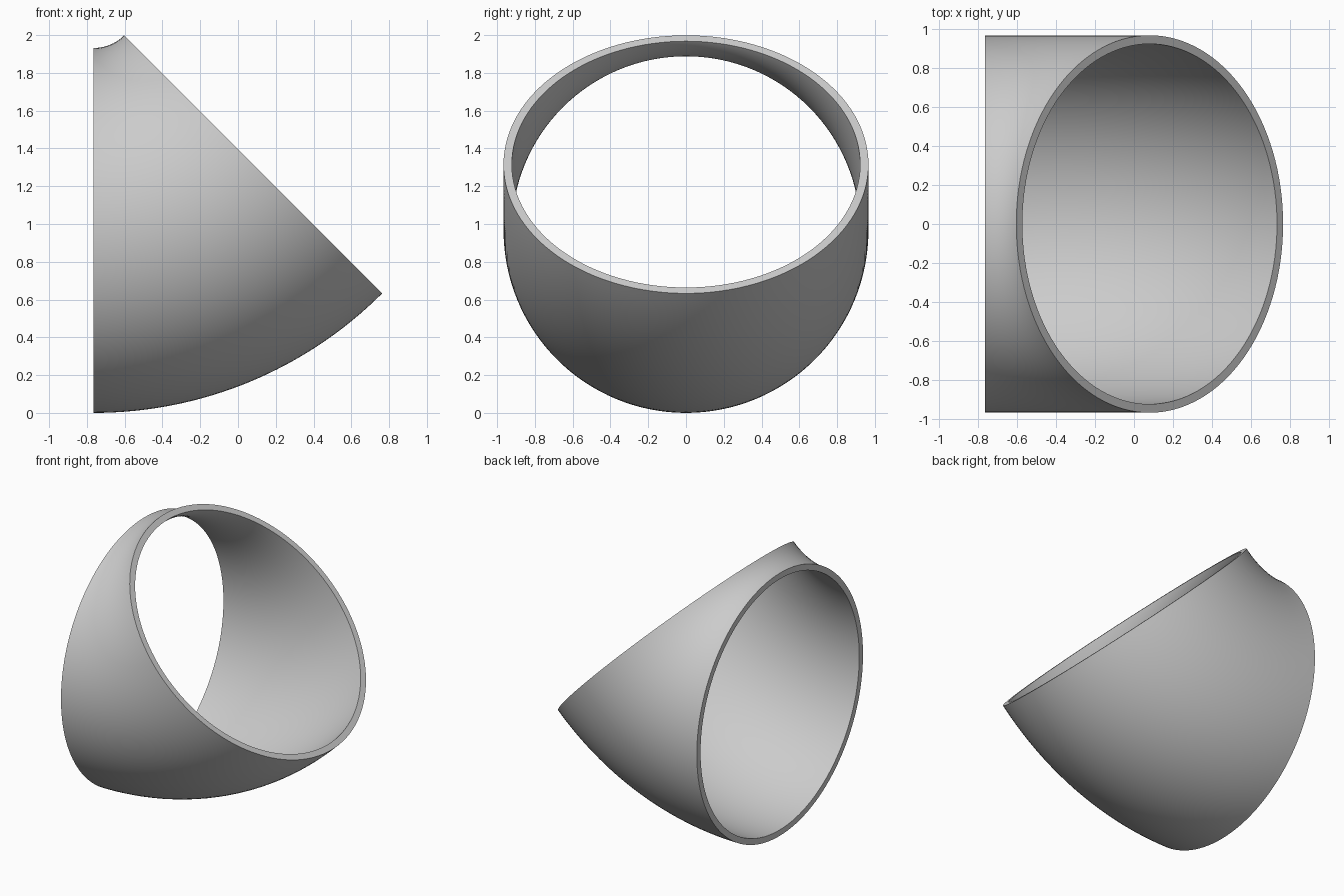
import bpy, bmesh
from math import radians, sin, cos, tau

cube = bpy.data.objects.get("Cube")
if cube:
    bpy.data.objects.remove(cube)

OUTER, INNER = 0.966, 0.922      # pipe wall radii
BEND = 1.194                     # centreline bend radius
START_X = -0.764
ANGLE = radians(45)
SIDES, STEPS = 128, 32

grey = bpy.data.materials.new("plain grey")
grey.use_nodes = True
colour = (0.6, 0.6, 0.6, 1)
grey.diffuse_color = colour
grey.node_tree.nodes["Principled BSDF"].inputs["Base Color"].default_value = colour

bm = bmesh.new()


def ring(radius, step):
    """Circle of vertices around the bend's centreline at one step."""
    turn = ANGLE * step / STEPS
    verts = []
    for i in range(SIDES):
        a = tau * i / SIDES
        reach = BEND + radius * cos(a)
        verts.append(bm.verts.new((START_X + reach * sin(turn),
                                   radius * sin(a),
                                   BEND + OUTER - reach * cos(turn))))
    return verts


# Out along the outer wall, back along the inner wall, closed by the two rims
rings = [ring(OUTER, s) for s in range(STEPS + 1)]
rings += [ring(INNER, s) for s in reversed(range(STEPS + 1))]
for k, ring_a in enumerate(rings):
    ring_b = rings[(k + 1) % len(rings)]
    for i in range(SIDES):
        j = (i + 1) % SIDES
        bm.faces.new((ring_a[i], ring_a[j], ring_b[j], ring_b[i]))
bmesh.ops.recalc_face_normals(bm, faces=bm.faces[:])

mesh = bpy.data.meshes.new("pipe_elbow")
bm.to_mesh(mesh)
bm.free()
mesh.materials.append(grey)
elbow = bpy.data.objects.new("pipe_elbow", mesh)
bpy.context.collection.objects.link(elbow)

# Smooth walls with crisp rim edges
bpy.ops.object.select_all(action='DESELECT')
elbow.select_set(True)
bpy.context.view_layer.objects.active = elbow
bpy.ops.object.shade_smooth_by_angle(angle=radians(30))
